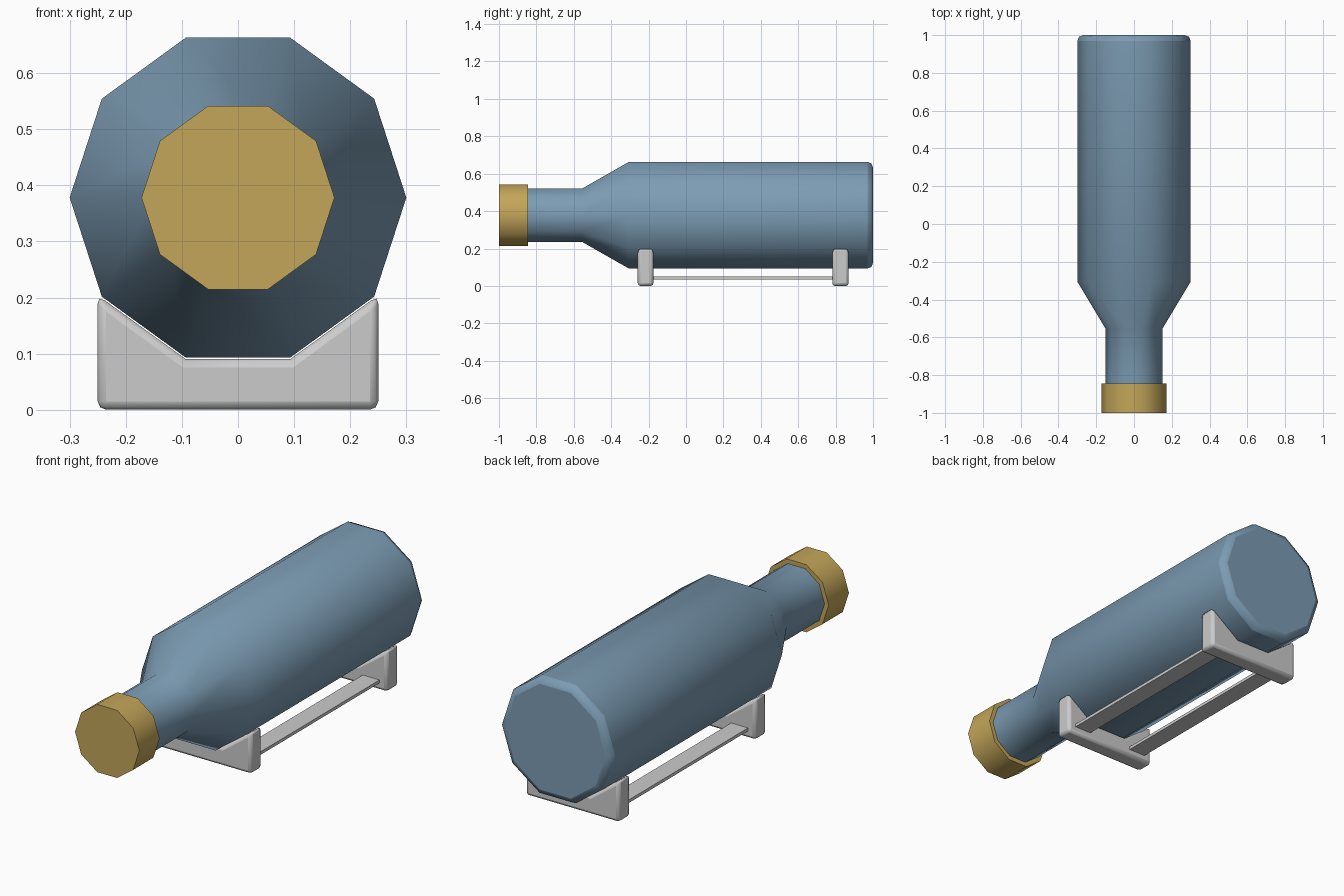
import bpy, bmesh, math

if "Cube" in bpy.data.objects:
    bpy.data.objects.remove(bpy.data.objects["Cube"])

AXIS_Z = 0.378   # height of the bottle's centre line
SIDES = 10


def finish(name, bm, color=None, bevel=0):
    bmesh.ops.recalc_face_normals(bm, faces=bm.faces)
    mesh = bpy.data.meshes.new(name)
    bm.to_mesh(mesh)
    bm.free()
    ob = bpy.data.objects.new(name, mesh)
    bpy.context.collection.objects.link(ob)
    if color:
        mat = bpy.data.materials.new(name + "_colour")
        mat.diffuse_color = color
        mat.use_nodes = True
        mat.node_tree.nodes["Principled BSDF"].inputs["Base Color"].default_value = mat.diffuse_color
        mesh.materials.append(mat)
    if bevel:
        mod = ob.modifiers.new("soft_edges", 'BEVEL')
        mod.width = bevel
        mod.segments = 2
        mod.limit_method = 'ANGLE'
        mod.angle_limit = math.radians(40)
    bpy.ops.object.select_all(action='DESELECT')
    ob.select_set(True)
    bpy.context.view_layer.objects.active = ob
    bpy.ops.object.shade_smooth_by_angle(angle=math.radians(40))
    return ob


def lathe(name, profile, color, bevel=0):
    """Closed ten-sided solid along y from (y, radius) pairs."""
    bm = bmesh.new()
    rings = []
    for y, r in profile:
        angles = [math.tau * i / SIDES for i in range(SIDES)]
        rings.append([bm.verts.new((r * math.cos(a), y, AXIS_Z + r * math.sin(a)))
                      for a in angles])
    for a, b in zip(rings, rings[1:]):
        for i in range(SIDES):
            j = (i + 1) % SIDES
            bm.faces.new((a[i], a[j], b[j], b[i]))
    bm.faces.new(rings[0])
    bm.faces.new(rings[-1])
    return finish(name, bm, color, bevel)


def extrude_xz(name, outline, y0, y1, bevel=0):
    """Solid made by pushing an x-z outline from y0 to y1."""
    bm = bmesh.new()
    face = bm.faces.new([bm.verts.new((x, y0, z)) for x, z in outline])
    geom = bmesh.ops.extrude_face_region(bm, geom=[face])["geom"]
    moved = [v for v in geom if isinstance(v, bmesh.types.BMVert)]
    bmesh.ops.translate(bm, verts=moved, vec=(0, y1 - y0, 0))
    return finish(name, bm, None, bevel)


# Bottle: neck, sloped shoulder, straight body with a softened base
lathe("bottle", [(-0.90, 0.15), (-0.555, 0.15), (-0.305, 0.30), (1.0, 0.30)],
      (0.20, 0.33, 0.45, 1), bevel=0.03)

# Cap over the end of the neck
lathe("cap", [(-1.0, 0.172), (-0.845, 0.172)], (0.55, 0.38, 0.10, 1))

# Two cradle supports, notched to follow the underside of the bottle
right = [(0.25, 0.003), (0.25, 0.204), (0.093, 0.09)]
outline = right + [(-x, z) for x, z in reversed(right)]
for name, y0, y1 in (("front_support", -0.258, -0.174), ("back_support", 0.782, 0.870)):
    extrude_xz(name, [(x, z if z > 0.01 else 0.0) for x, z in outline], y0, y1, bevel=0.015)

# Flat rails joining the supports
for name, s in (("left_rail", -1), ("right_rail", 1)):
    a, b = s * 0.12, s * 0.21
    extrude_xz(name, [(a, 0.035), (b, 0.035), (b, 0.05), (a, 0.05)], -0.20, 0.80)
